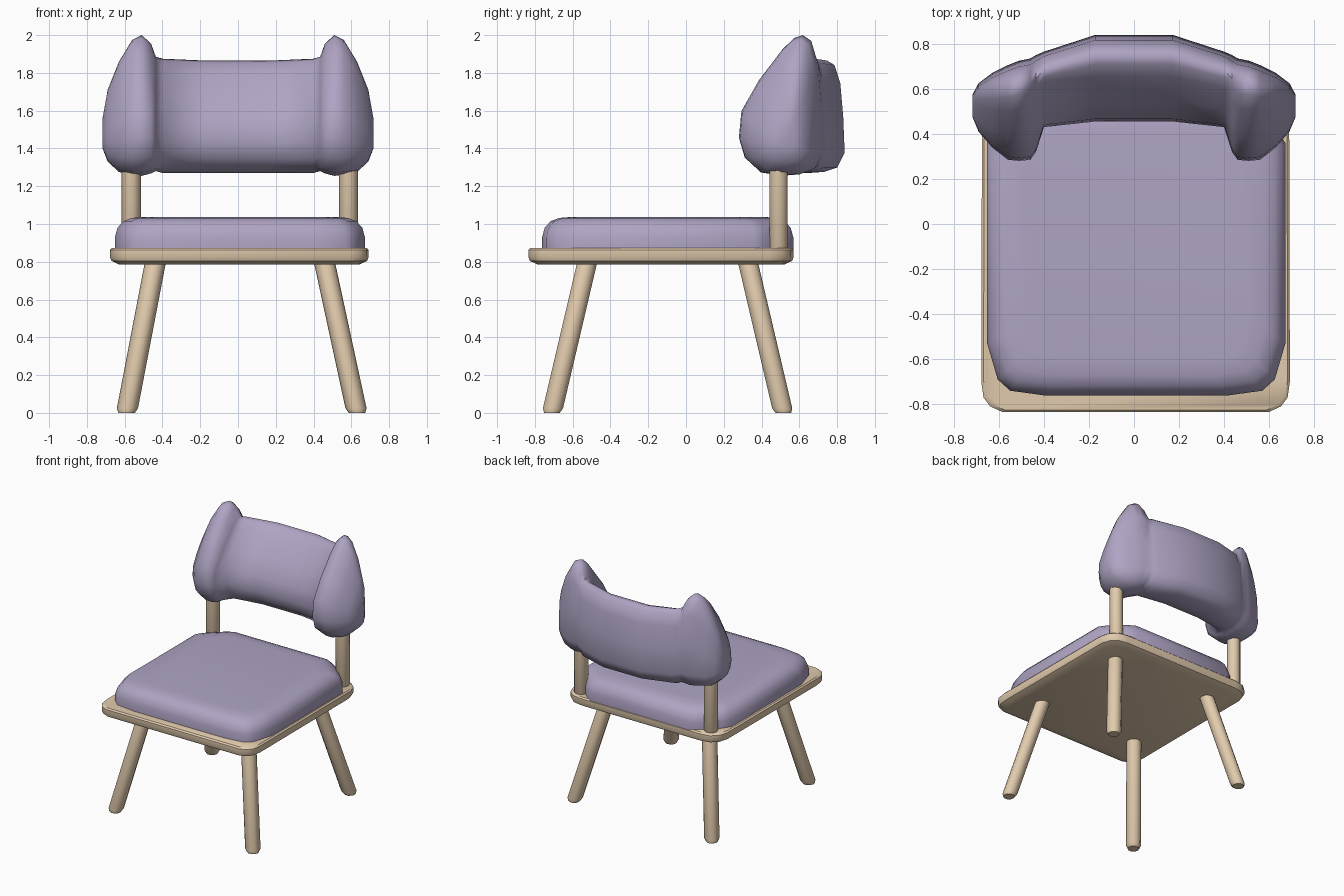
import bpy, bmesh, math

if "Cube" in bpy.data.objects:
    bpy.data.objects.remove(bpy.data.objects["Cube"])

def material(name, rgb):
    m = bpy.data.materials.new(name)
    m.diffuse_color = (*rgb, 1)
    m.use_nodes = True
    m.node_tree.nodes["Principled BSDF"].inputs["Base Color"].default_value = m.diffuse_color
    return m

WOOD = material("wood", (0.76, 0.60, 0.42))
FABRIC = material("fabric", (0.43, 0.37, 0.55))

def loft(name, rings, mat, angle=50):
    """Skin equal-length rings of points and cap both ends."""
    bm = bmesh.new()
    rows = [[bm.verts.new(p) for p in ring] for ring in rings]
    n = len(rows[0])
    for a, b in zip(rows, rows[1:]):
        for i in range(n):
            j = (i + 1) % n
            bm.faces.new((a[i], a[j], b[j], b[i]))
    bm.faces.new(rows[0])
    bm.faces.new(rows[-1])
    bmesh.ops.recalc_face_normals(bm, faces=bm.faces)
    me = bpy.data.meshes.new(name)
    bm.to_mesh(me)
    bm.free()
    ob = bpy.data.objects.new(name, me)
    bpy.context.collection.objects.link(ob)
    me.materials.append(mat)
    bpy.ops.object.select_all(action='DESELECT')
    ob.select_set(True)
    bpy.context.view_layer.objects.active = ob
    bpy.ops.object.shade_smooth_by_angle(angle=math.radians(angle))
    return ob

def slab(name, half, cx, layers, mat, angle):
    """Stack an outline (right half, front to back) as inset layers (inset, z)."""
    outline = half + [(-x, y) for x, y in reversed(half)]
    ys = [p[1] for p in outline]
    hw = max(p[0] for p in outline)
    cy, hd = (max(ys) + min(ys)) / 2, (max(ys) - min(ys)) / 2
    rings = [[(cx + x * (1 - d / hw), cy + (y - cy) * (1 - d / hd), z) for x, y in outline]
             for d, z in layers]
    return loft(name, rings, mat, angle)

def rod(name, bottom, top, r, mat, sides=10):
    """Tilted rod with level ends, softly rounded at the foot."""
    rings = []
    for t, k in ((0, 0.78), (0.03, 1), (1, 1)):
        c = [a + (b - a) * t for a, b in zip(bottom, top)]
        rings.append([(c[0] + r * k * math.cos(2 * math.pi * i / sides),
                       c[1] + r * k * math.sin(2 * math.pi * i / sides), c[2])
                      for i in range(sides)])
    return loft(name, rings, mat)

# Wooden seat frame
slab("seat_frame",
     [(0.59, -0.835), (0.645, -0.81), (0.675, -0.77), (0.685, -0.70),
      (0.682, 0.44), (0.66, 0.51), (0.61, 0.555), (0.53, 0.57)],
     0.007, [(0.05, 0.785), (0.008, 0.805), (0, 0.825), (0, 0.862), (0.01, 0.873)], WOOD, 40)

# Seat cushion, rear corners cut away around the posts
slab("seat_cushion",
     [(0.40, -0.762), (0.56, -0.74), (0.615, -0.69), (0.662, -0.53),
      (0.662, 0.36), (0.62, 0.42), (0.50, 0.53), (0.44, 0.568)],
     0.01, [(0, 0.865), (0, 0.93), (0.014, 0.98), (0.045, 1.015), (0.09, 1.032), (0.16, 1.038)],
     FABRIC, 60)

# Splayed legs and back posts
for side, s in (("left", -1), ("right", 1)):
    rod(f"front_leg_{side}", (0.02 + s * 0.61, -0.71, 0), (0.01 + s * 0.445, -0.52, 0.81), 0.056, WOOD)
    rod(f"back_leg_{side}", (0.02 + s * 0.61, 0.515, 0), (0.01 + s * 0.445, 0.325, 0.81), 0.056, WOOD)
    rod(f"back_post_{side}", (0.01 + s * 0.575, 0.49, 0.83), (0.01 + s * 0.575, 0.49, 1.42), 0.051, WOOD)

# Backrest: one padded cross-section swept sideways, swelling into the wings
PROFILE = [(0.50, 0), (0.26, 0.025), (0.07, 0.13), (0, 0.27), (0.03, 0.46), (0.24, 0.68),
           (0.52, 0.90), (0.66, 0.98), (0.76, 1), (0.86, 0.96), (0.94, 0.80), (0.98, 0.50),
           (1, 0.18), (0.90, 0.05), (0.72, 0.01)]
STATIONS = [  # x, front, back, bottom, top
    (0.17, 0.455, 0.84, 1.27, 1.865), (0.40, 0.43, 0.765, 1.27, 1.875),
    (0.435, 0.32, 0.75, 1.28, 1.885), (0.46, 0.285, 0.735, 1.268, 1.955),
    (0.51, 0.28, 0.725, 1.255, 2.0), (0.56, 0.285, 0.705, 1.258, 1.975),
    (0.63, 0.34, 0.67, 1.275, 1.86), (0.69, 0.41, 0.625, 1.33, 1.71),
    (0.717, 0.475, 0.575, 1.40, 1.56)]
full = [(-s[0], *s[1:]) for s in reversed(STATIONS)] + STATIONS
loft("backrest", [[(x, f + (b - f) * u, lo + (hi - lo) * v) for u, v in PROFILE]
                  for x, f, b, lo, hi in full], FABRIC, 65)
